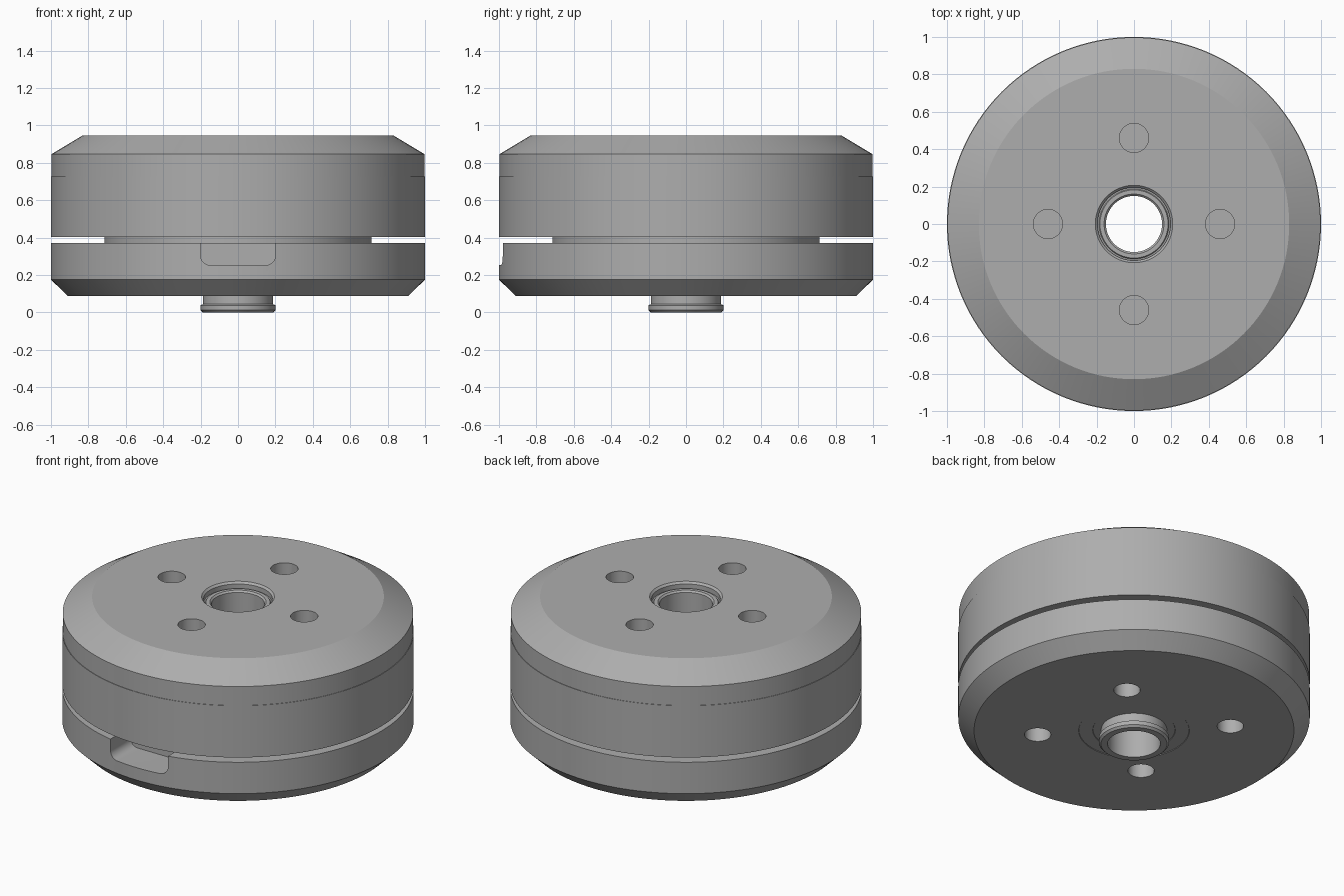
import bpy, bmesh
from math import cos, sin, pi, radians

if "Cube" in bpy.data.objects:
    bpy.data.objects.remove(bpy.data.objects["Cube"])

SEG = 128

# Dark grey metal
metal = bpy.data.materials.new("dark_grey_metal")
metal.diffuse_color = (0.42, 0.42, 0.42, 1)
metal.use_nodes = True
metal.node_tree.nodes["Principled BSDF"].inputs["Base Color"].default_value = metal.diffuse_color


def make_object(name, bm):
    bmesh.ops.recalc_face_normals(bm, faces=bm.faces)
    mesh = bpy.data.meshes.new(name)
    bm.to_mesh(mesh)
    bm.free()
    obj = bpy.data.objects.new(name, mesh)
    obj.data.materials.append(metal)
    bpy.context.collection.objects.link(obj)
    return obj


def lathe(name, profile, seg=SEG):
    """Turn a closed (radius, z) profile around the z axis."""
    bm = bmesh.new()
    rings = [[bm.verts.new((r * cos(2 * pi * i / seg), r * sin(2 * pi * i / seg), z))
              for r, z in profile] for i in range(seg)]
    n = len(profile)
    for i in range(seg):
        a, b = rings[i], rings[(i + 1) % seg]
        for j in range(n):
            k = (j + 1) % n
            bm.faces.new((a[j], b[j], b[k], a[k]))
    return make_object(name, bm)


def hole_cutter(name, radius, dist, angle, z0, z1):
    bm = bmesh.new()
    bmesh.ops.create_cone(bm, cap_ends=True, segments=40, radius1=radius,
                          radius2=radius, depth=z1 - z0)
    a = radians(angle)
    bmesh.ops.translate(bm, verts=bm.verts,
                        vec=(dist * cos(a), dist * sin(a), (z0 + z1) / 2))
    return make_object(name, bm)


def slot_cutter(name, half, z0, z1, y0, y1, r):
    """Slot with rounded bottom corners, extruded along y."""
    pts = [(half, z1), (-half, z1)]
    for cx, start in ((-half + r, pi), (half - r, 1.5 * pi)):
        for i in range(9):
            a = start + i * pi / 16
            pts.append((cx + r * cos(a), z0 + r + r * sin(a)))
    bm = bmesh.new()
    front = [bm.verts.new((x, y0, z)) for x, z in pts]
    back = [bm.verts.new((x, y1, z)) for x, z in pts]
    bm.faces.new(front)
    bm.faces.new(back[::-1])
    for i in range(len(pts)):
        k = (i + 1) % len(pts)
        bm.faces.new((front[i], front[k], back[k], back[i]))
    return make_object(name, bm)


def cut(obj, cutters):
    bpy.context.view_layer.objects.active = obj
    for c in cutters:
        c.hide_render = True
        mod = obj.modifiers.new("cut", 'BOOLEAN')
        mod.operation = 'DIFFERENCE'
        mod.solver = 'EXACT'
        mod.object = c
        bpy.ops.object.modifier_apply(modifier=mod.name)
        bpy.data.objects.remove(c)


# Rotor bell: chamfered cap over a very slightly wider magnet ring
bell = lathe("rotor_bell", [
    (0.187, 0.402), (1.0, 0.402), (1.0, 0.727), (0.997, 0.727), (0.997, 0.846),
    (0.83, 0.946), (0.207, 0.946), (0.195, 0.934), (0.195, 0.905), (0.187, 0.905)])
cut(bell, [hole_cutter("bell_hole", 0.078, 0.46, a, 0.75, 1.1)
           for a in (0, 90, 180, 270)])

# Stator core seen through the gap
core = lathe("stator_core", [(0.18, 0.36), (0.715, 0.36), (0.715, 0.42), (0.18, 0.42)])

# Base with faint boss ring underneath, mounting holes and wire slot
base = lathe("mount_base", [
    (0.18, 0.372), (1.0, 0.372), (1.0, 0.175), (0.91, 0.088), (0.315, 0.088),
    (0.313, 0.091), (0.235, 0.091), (0.233, 0.094), (0.18, 0.094)])
cut(base, [hole_cutter("base_hole", 0.075, d, a, -0.05, 0.25)
           for d, a in ((0.46, 45), (0.55, 135), (0.46, 225), (0.55, 315))])
cut(base, [slot_cutter("wire_slot", 0.2, 0.253, 0.5, -1.2, -0.78, 0.05)])

# Hollow shaft with retaining collar at the bottom
shaft = lathe("hollow_shaft", [
    (0.15, 0.0), (0.188, 0.0), (0.2, 0.012), (0.2, 0.038), (0.187, 0.044),
    (0.187, 0.905), (0.182, 0.912), (0.16, 0.912), (0.15, 0.902)], 96)

# Smooth shading with crisp edges
bpy.ops.object.select_all(action='DESELECT')
for o in (bell, core, base, shaft):
    o.select_set(True)
bpy.context.view_layer.objects.active = bell
bpy.ops.object.shade_smooth_by_angle(angle=radians(25))
